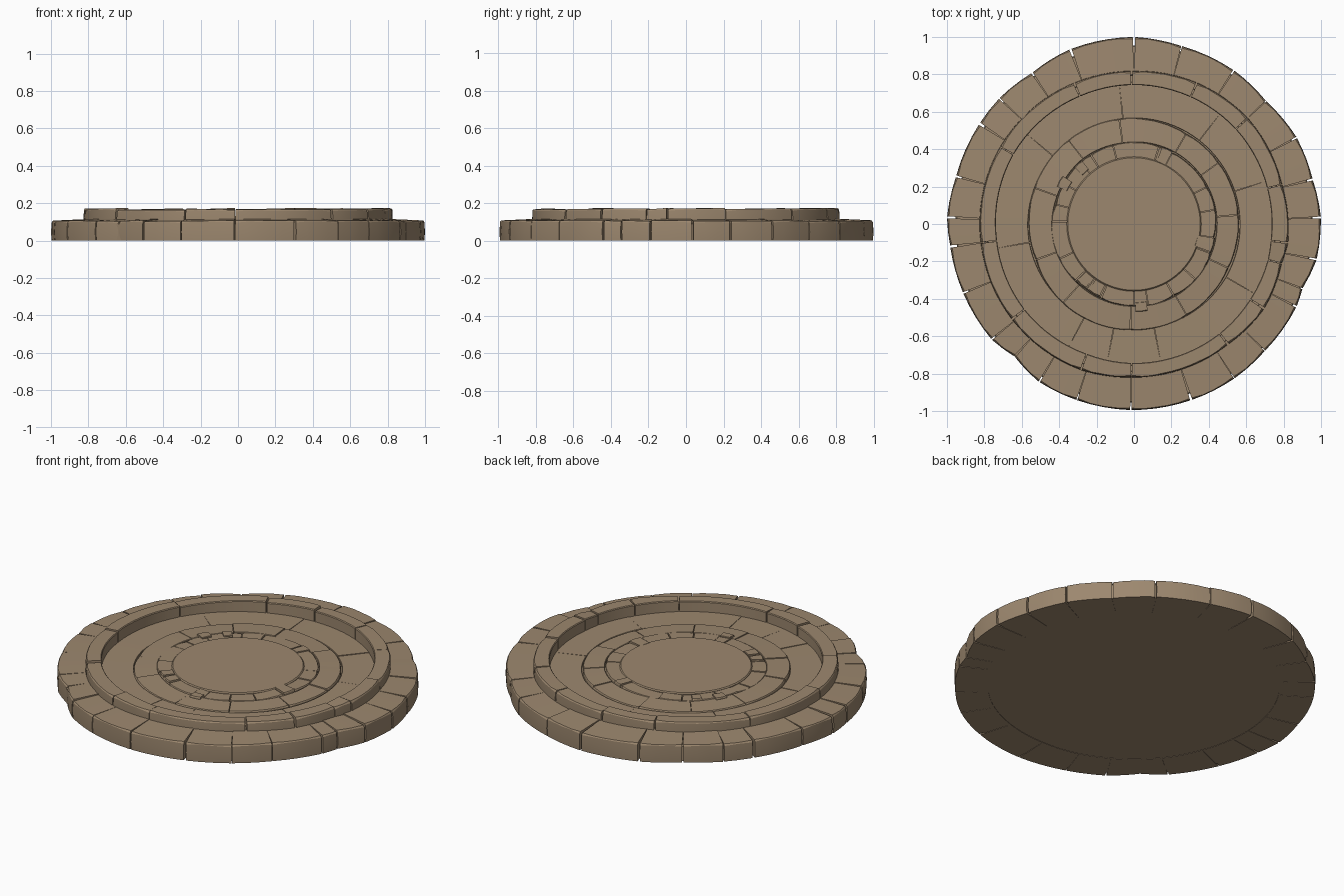
import bpy, bmesh, math, random

if "Cube" in bpy.data.objects:
    bpy.data.objects.remove(bpy.data.objects["Cube"])
random.seed(4)

stone_mat = bpy.data.materials.new("tan stone")
stone_mat.diffuse_color = (0.335, 0.245, 0.158, 1)
stone_mat.use_nodes = True
stone_mat.node_tree.nodes["Principled BSDF"].inputs["Base Color"].default_value = stone_mat.diffuse_color


def finish(bm, name):
    bmesh.ops.recalc_face_normals(bm, faces=bm.faces)
    me = bpy.data.meshes.new(name)
    bm.to_mesh(me)
    bm.free()
    ob = bpy.data.objects.new(name, me)
    bpy.context.collection.objects.link(ob)
    me.materials.append(stone_mat)
    bpy.ops.object.select_all(action='DESELECT')
    ob.select_set(True)
    bpy.context.view_layer.objects.active = ob
    bpy.ops.object.shade_smooth_by_angle(angle=math.radians(28))
    return ob


def lerp(a, b, t):
    return a + (b - a) * t


def stone(bm, a0, a1, inner, outer, z0, zin, zout, gap0, gap1, bevel):
    """Curved block: inner/outer/zin/zout are (start, end) pairs, gaps are widths at each end
    given as (at inner radius, at outer radius)."""
    n = max(2, round((a1 - a0) / 4))
    rows = []
    for i in range(n + 1):
        t = i / n
        ri, ro = lerp(*inner, t), lerp(*outer, t)
        hi, ho = lerp(*zin, t), lerp(*zout, t)
        chip = bevel * (1.5 if i in (0, n) else 0.6 + 0.4 * random.random())
        prof = [(ri, z0), (ro - bevel * .4, z0), (ro, lerp(z0, ho, .45)), (ro - chip * .3, ho - chip),
                (ro - chip, ho), (ri + bevel * .5, hi), (ri, hi - bevel * .6)]
        row = []
        for r, z in prof:
            s = (r - ri) / (ro - ri)
            b0 = math.radians(a0) + lerp(*gap0, s) / 2 / r
            b1 = math.radians(a1) - lerp(*gap1, s) / 2 / r
            a = lerp(b0, b1, t)
            row.append(bm.verts.new((r * math.cos(a), r * math.sin(a), z)))
        rows.append(row)
    for p, q in zip(rows, rows[1:]):
        for j in range(len(p)):
            k = (j + 1) % len(p)
            bm.faces.new((p[j], p[k], q[k], q[j]))
    bm.faces.new(rows[0])
    bm.faces.new(rows[-1][::-1])


def stone_ring(name, joints, ri, ro, z0, zin, zout, jr, jz, gap, bevel, radii=None):
    """Closed ring of blocks between the joint angles; neighbours share the joint gap."""
    bm = bmesh.new()
    n = len(joints)
    rad = radii or [ro + random.uniform(-jr, jr) for _ in joints]
    inn = [ri + random.uniform(-jr, jr) * .6 for _ in joints]
    gaps = [(gap[0], gap[1] * random.uniform(.3, 1.3)) for _ in joints]
    for i in range(n):
        k = (i + 1) % n
        a1 = joints[k] + (360 if k == 0 else 0)
        h = [random.uniform(-jz, jz) for _ in range(2)]
        stone(bm, joints[i], a1, (inn[i], inn[k]), (rad[i], rad[k]), z0,
              (zin + h[0], zin + h[1]), (zout + h[0], zout + h[1]), gaps[i], gaps[k], bevel)
    return finish(bm, name)


def disc(name, r, z0, z1, n=64, bevel=.006):
    bm = bmesh.new()
    rows = [[bm.verts.new((q * math.cos(math.tau * i / n), q * math.sin(math.tau * i / n), z))
             for i in range(n)] for q, z in ((r, z0), (r, z1 - bevel), (r - bevel, z1))]
    for p, q in zip(rows, rows[1:]):
        for i in range(n):
            k = (i + 1) % n
            bm.faces.new((p[i], p[k], q[k], q[i]))
    bm.faces.new(rows[0])
    bm.faces.new(rows[-1])
    return finish(bm, name)


# Solid core closing the joints from below
disc("core_slab", 0.955, 0.002, 0.094)

# Wide outer step with split edge stones
outer_joints = [2, 14, 28, 43, 57, 75, 90, 110, 124, 137, 147, 165, 178, 187, 202, 219, 228,
                239, 252, 269, 288, 303, 316, 333, 339, 349]
outer_radii = [1.0, .985, .985, .965, .98, .985, 1.0, .995, .975, .985, .985, .985, 1.0, .99, .985, .98,
               .955, .985, .99, .995, .99, .985, .975, .975, .965, .995]
stone_ring("outer_step", outer_joints, 0.79, 1.0, 0, 0.115, 0.106, .01, .003,
           (0.0, 0.011), .007, outer_radii)

# Raised kerb
kerb_joints = [15, 43, 66, 91, 113, 150, 187, 218, 250, 269, 308, 327, 345, 353]
stone_ring("raised_kerb", kerb_joints, 0.74, 0.825, 0.06, 0.170, 0.169, .007, .006,
           (0.006, 0.010), .008)

# Inner paving, each course a little higher toward the middle
stone_ring("paving_course", [18, 52, 96, 140, 190, 242, 259, 281, 330], 0.565, 0.76, 0.05, 0.107, 0.104,
           .004, .002, (0.003, 0.0), .004)
stone_ring("middle_course", [5, 36, 60, 98, 128, 160, 200, 228, 268, 300, 335], 0.44, 0.565, 0.05, 0.121, 0.115,
           .007, .003, (0.003, 0.005), .005)
stone_ring("brick_course", [10, 27, 62, 72, 105, 122, 131, 150, 166, 178, 205, 224, 234, 246, 270, 280, 299, 318,
                            339, 350], 0.34, 0.44, 0.05, 0.124, 0.123, .008, .004, (0.004, 0.006), .005)

# Round centre stone
disc("centre_stone", 0.36, 0.05, 0.131)

# Loose bricks standing slightly proud of the brick course
bm = bmesh.new()
for a, w, r0, r1 in ((66, 8, .355, .44), (345, 10, .345, .44), (229, 8, .36, .43), (240, 9, .36, .43),
                     (275, 8, .42, .47), (133, 7, .38, .44), (150, 8, .40, .46)):
    stone(bm, a - w / 2, a + w / 2, (r0, r0), (r1, r1), 0.08, (.133, .131), (.131, .132), (0, 0), (0, 0), .004)
finish(bm, "loose_bricks")
